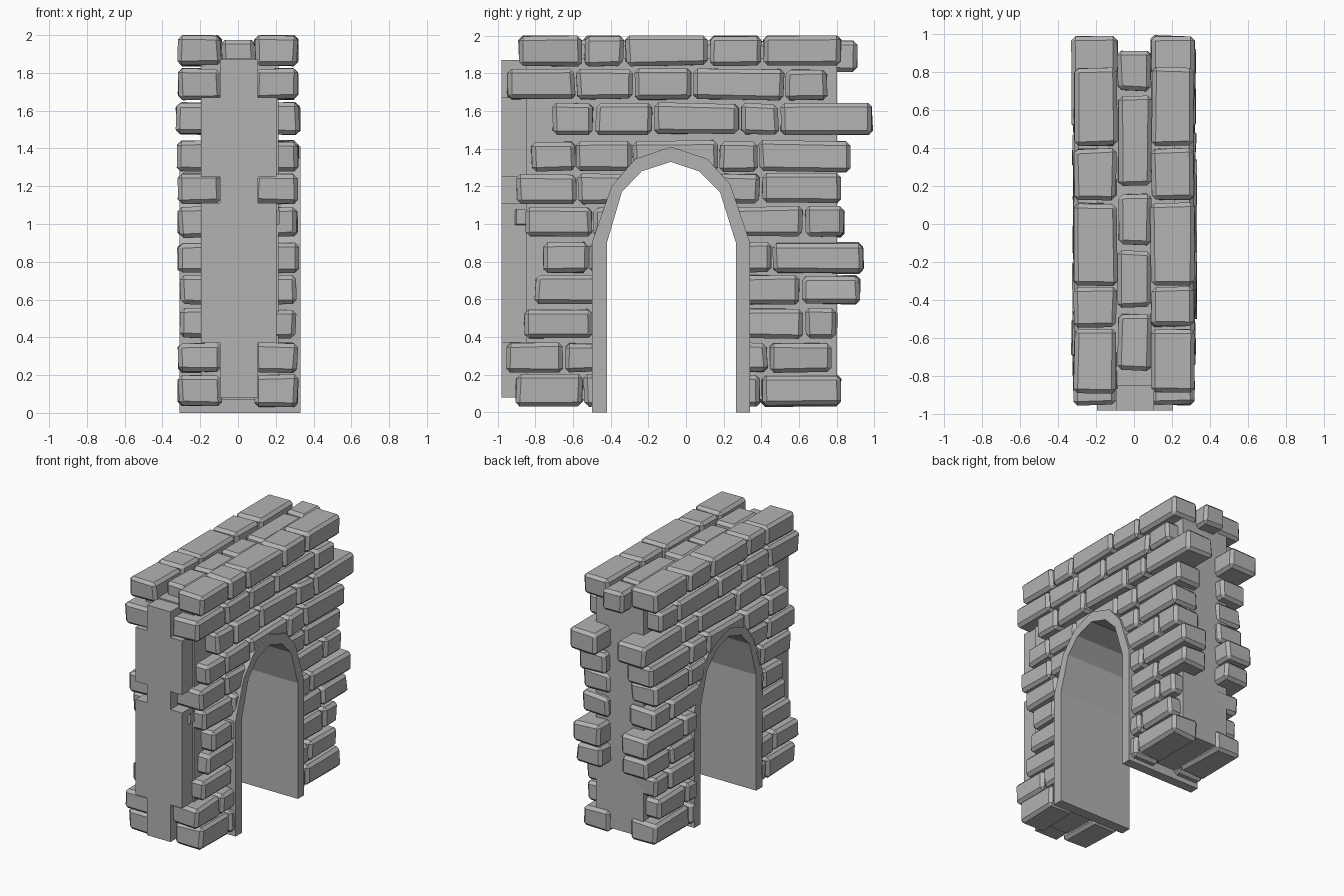
import bpy, bmesh, random
from mathutils import Vector

if "Cube" in bpy.data.objects:
    bpy.data.objects.remove(bpy.data.objects["Cube"])

random.seed(4)

stone_grey = bpy.data.materials.new("stone grey")
stone_grey.diffuse_color = (0.45, 0.45, 0.45, 1)
stone_grey.use_nodes = True
stone_grey.node_tree.nodes["Principled BSDF"].inputs["Base Color"].default_value = stone_grey.diffuse_color


def make_object(name, bm, mat=stone_grey):
    bmesh.ops.recalc_face_normals(bm, faces=bm.faces[:])
    mesh = bpy.data.meshes.new(name)
    bm.to_mesh(mesh)
    bm.free()
    mesh.materials.append(mat)
    obj = bpy.data.objects.new(name, mesh)
    bpy.context.collection.objects.link(obj)
    return obj


def prism(bm, pts, direction):
    """Fill a closed outline and extrude it."""
    face = bm.faces.new([bm.verts.new(p) for p in pts])
    new = bmesh.ops.extrude_face_region(bm, geom=[face])["geom"]
    bmesh.ops.translate(bm, vec=Vector(direction),
                        verts=[g for g in new if isinstance(g, bmesh.types.BMVert)])
    bm.faces.ensure_lookup_table()
    # the extrusion may drop the starting face, so close the base again if needed
    holes = [e for e in bm.edges if e.is_boundary]
    if holes:
        bmesh.ops.holes_fill(bm, edges=holes)


def add_stone(bm, lo, hi, jitter=0.007, chamfer=0.022):
    """A chamfered, slightly crooked block between two corners."""
    lo, hi = Vector(lo), Vector(hi)
    verts = bmesh.ops.create_cube(bm, size=1)["verts"]
    mid, size = (lo + hi) / 2, hi - lo
    for v in verts:
        v.co = mid + Vector([c * s for c, s in zip(v.co, size)])
        v.co += Vector([random.uniform(-jitter, jitter) for _ in range(3)])
        v.co.z = min(v.co.z, 2.0)
    edges = list({e for v in verts for e in v.link_edges})
    bmesh.ops.bevel(bm, geom=edges, offset=min(chamfer, min(size) * 0.3),
                    segments=1, affect='EDGES')


# arch outlines as (y, z)
inner = [(-.42, 0), (-.42, .9), (-.34, 1.17), (-.235, 1.28), (-.08, 1.33),
         (.07, 1.28), (.18, 1.17), (.265, .9), (.265, 0)]
outer = [(-.5, 0), (-.5, .9), (-.395, 1.2), (-.27, 1.345), (-.08, 1.41),
         (.115, 1.345), (.235, 1.21), (.34, .9), (.34, 0)]

# arch lining through the wall
bm = bmesh.new()
prism(bm, [(-.31, y, z) for y, z in outer + inner[::-1]], (.64, 0, 0))
make_object("arch_lining", bm)

# hidden cutter for the doorway, ending inside the lining
bm = bmesh.new()
cut = [(i[0] + (o[0] - i[0]) * .8, i[1] + (o[1] - i[1]) * .8)
       for i, o in zip(inner, outer)]
cut[0], cut[-1] = (cut[0][0], -.2), (cut[-1][0], -.2)
prism(bm, [(-.6, y, z) for y, z in cut], (1.2, 0, 0))
cutter = make_object("doorway_cutter", bm)
cutter.hide_render = True
cutter.hide_viewport = True


def cut_doorway(obj):
    mod = obj.modifiers.new("doorway", 'BOOLEAN')
    mod.operation = 'DIFFERENCE'
    mod.solver = 'EXACT'
    mod.object = cutter


# mortar core
bm = bmesh.new()
prism(bm, [(-.195, -.85, .07), (.215, -.85, .07), (.215, .8, .07), (-.195, .8, .07)],
      (0, 0, 1.81))
cut_doorway(make_object("wall_core", bm))

# core end, notched where corner stones sit
steps = [(.08, .1), (.37, .1), (.37, .2), (1.11, .2), (1.11, .1),
         (1.25, .1), (1.25, .2), (1.67, .2), (1.67, .1), (1.87, .1)]
bm = bmesh.new()
prism(bm, [(.005 + w, -.98, z) for z, w in steps] +
      [(.005 - w, -.98, z) for z, w in steps[::-1]], (0, .14, 0))
make_object("core_end", bm)

# courses: bottom, top, outer face, then stone runs along y
courses = [
    (.035, .20, .315, [(-.9, -.55), (-.54, -.42), (.27, .39), (.4, .82)]),
    (.215, .37, .315, [(-.95, -.65), (-.64, -.42), (.27, .43), (.44, .77)]),
    (.395, .55, .305, [(-.86, -.5), (-.49, -.42), (.27, .62), (.635, .8)]),
    (.575, .725, .305, [(-.8, -.42), (.27, .6), (.62, .92)]),
    (.74, .9, .32, [(-.76, -.52), (-.51, -.41), (.26, .45), (.46, .94)]),
    (.93, 1.09, .315, [(-.85, -.5), (-.49, -.35), (.2, .62), (.63, .84)]),
    (1.11, 1.265, .315, [(-.9, -.58), (-.57, -.3), (.15, .39), (.4, .82)]),
    (1.28, 1.44, .32, [(-.82, -.59), (-.58, -.29), (-.28, .17), (.18, .38), (.39, .87)]),
    (1.475, 1.64, .325, [(-.71, -.49), (-.48, -.18), (-.17, .28), (.29, .49), (.5, .99)]),
    (1.66, 1.82, .315, [(-.95, -.59), (-.58, -.28), (-.27, .03), (.04, .52), (.53, .75)]),
    (1.84, 2.0, .315, [(-.89, -.55), (-.54, -.33), (-.32, .11), (.125, .395), (.41, .82)]),
]
for side, name in ((1, "right_stones"), (-1, "left_stones")):
    bm = bmesh.new()
    for z0, z1, face, runs in courses:
        for y0, y1 in runs:
            xs = sorted((side * .09, side * face))
            add_stone(bm, (xs[0], y0, z0), (xs[1], y1, z1))
    cut_doorway(make_object(name, bm))

# infill stones along the top of the wall
bm = bmesh.new()
for y0, y1 in [(-.77, -.47), (-.44, -.14), (-.11, .16), (.2, .67), (.7, .91)]:
    add_stone(bm, (-.085, y0, 1.81), (.09, y1, 1.97))
make_object("top_infill_stones", bm)

# splinter of mortar on the front right corner
bm = bmesh.new()
prism(bm, [(.08, -.97, .94), (.22, -.9, 1.0), (.22, -.9, 1.08)], (0, .06, 0))
make_object("mortar_splinter", bm)
